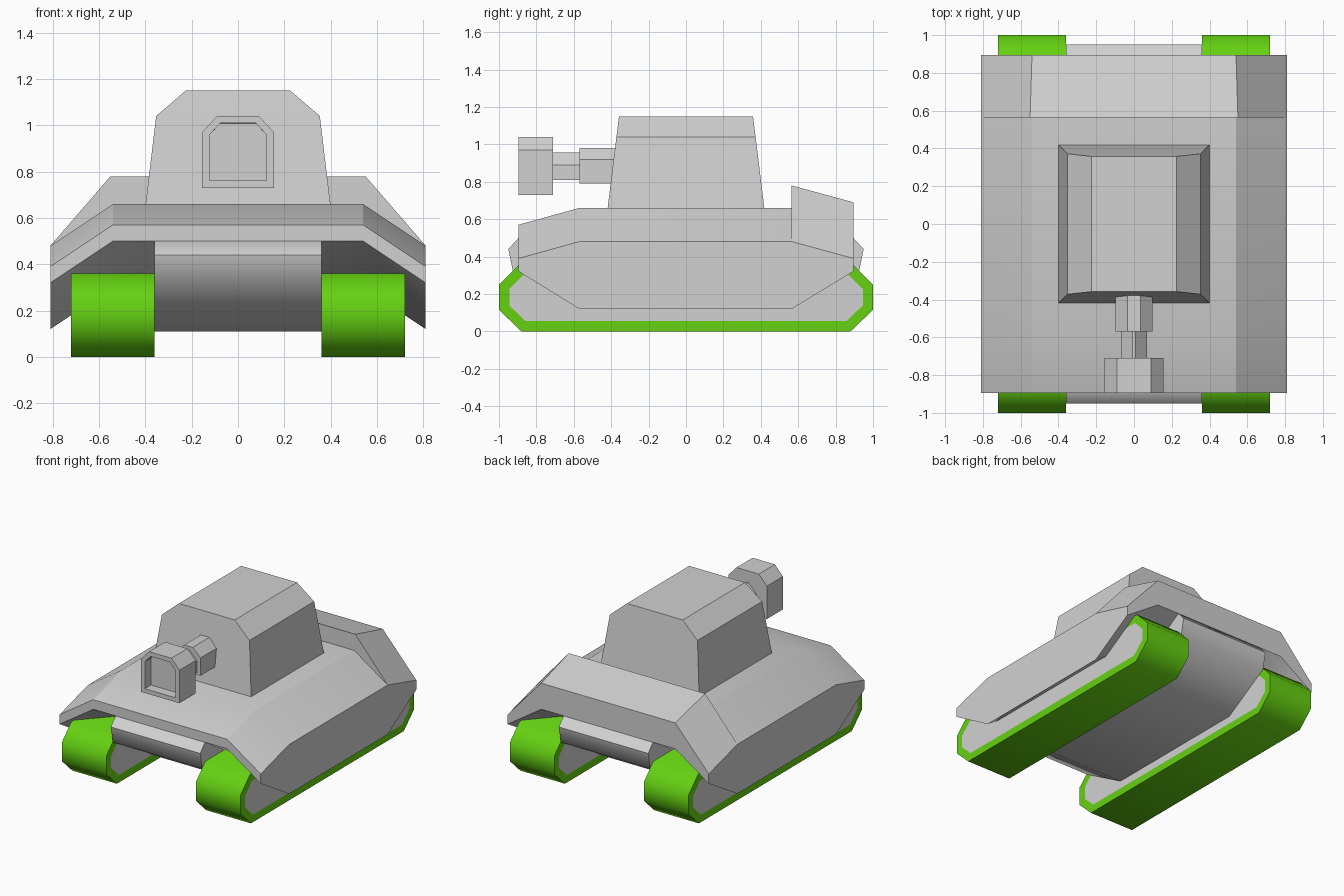
import bpy
import bmesh
import math

if "Cube" in bpy.data.objects:
    bpy.data.objects.remove(bpy.data.objects["Cube"])


def make_material(name, rgb):
    mat = bpy.data.materials.new(name)
    mat.use_nodes = True
    mat.diffuse_color = (*rgb, 1)
    mat.node_tree.nodes["Principled BSDF"].inputs["Base Color"].default_value = (*rgb, 1)
    return mat


grey = make_material("armour grey", (0.64, 0.64, 0.64))
green = make_material("track green", (0.13, 0.64, 0.006))


def mirrored(half):
    """Close a half outline, listed top to bottom, by mirroring it."""
    return half + [(-a, b) for a, b in reversed(half)]


def along_y(outline, y):
    return [(x, y, z) for x, z in outline]


def along_x(outline, x):
    return [(x, y, z) for y, z in outline]


def loft(sections):
    """Skin a row of matching point loops and cap both ends."""
    bm = bmesh.new()
    rings = [[bm.verts.new(p) for p in s] for s in sections]
    n = len(rings[0])
    for a, b in zip(rings, rings[1:]):
        for i in range(n):
            j = (i + 1) % n
            bm.faces.new((a[i], a[j], b[j], b[i]))
    bm.faces.new(rings[0])
    bm.faces.new(rings[-1])
    bmesh.ops.remove_doubles(bm, verts=bm.verts[:], dist=0.0001)
    bmesh.ops.recalc_face_normals(bm, faces=bm.faces[:])
    bm.normal_update()
    return bm


def finish(name, bm, mats, angle):
    mesh = bpy.data.meshes.new(name)
    bm.to_mesh(mesh)
    bm.free()
    for mat in mats:
        mesh.materials.append(mat)
    obj = bpy.data.objects.new(name, mesh)
    bpy.context.collection.objects.link(obj)
    bpy.ops.object.select_all(action='DESELECT')
    obj.select_set(True)
    bpy.context.view_layer.objects.active = obj
    bpy.ops.object.shade_smooth_by_angle(angle=math.radians(angle))
    return obj


# Armoured shell with side skirts and a raised rear deck
def shell_section(y, x_top, top, edge, low):
    half = [(x_top, top), (0.81, edge), (0.81, low), (0.54, low + 0.18)]
    return along_y(mirrored(half), y)


shell = loft([
    shell_section(-0.895, 0.54, 0.57, 0.39, 0.32),
    shell_section(-0.57, 0.54, 0.66, 0.48, 0.12),
    shell_section(0.565, 0.54, 0.66, 0.48, 0.12),
    shell_section(0.565, 0.55, 0.78, 0.48, 0.12),
    shell_section(0.895, 0.54, 0.69, 0.39, 0.32),
])
finish("armoured_shell", shell, [grey], 32)

# Lower hull between the tracks
hull = mirrored([(0.895, 0.5), (0.95, 0.44), (0.925, 0.32), (0.57, 0.11)])
finish("lower_hull", loft([along_x(hull, x) for x in (-0.36, 0.36)]), [grey], 50)

# Tracks: green belt with grey panels inset on both sides
belt = mirrored([(0.89, 0.36), (1, 0.25), (1, 0.115), (0.88, 0)])
for side, sign in (("left", 1), ("right", -1)):
    bm = loft([along_x(belt, sign * x) for x in (0.36, 0.72)])
    caps = [f for f in bm.faces if abs(f.normal.x) > 0.9]
    bmesh.ops.inset_individual(bm, faces=caps, thickness=0.055, use_even_offset=True)
    for f in caps:
        f.material_index = 1
    finish(side + "_track", bm, [green, grey], 50)


# Turret with sloped walls and bevelled roof sides
def rectangle(x, y, z):
    return [(x, y, z), (-x, y, z), (-x, -y, z), (x, -y, z)]


turret = loft([
    rectangle(0.4, 0.42, 0.65),
    rectangle(0.353, 0.372, 1.04),
    rectangle(0.225, 0.358, 1.15),
])
finish("turret", turret, [grey], 10)


# Gun: square sections with chamfered upper corners
def gun_part(y0, y1, wide, x_top, bottom, shoulder, top):
    half = [(x_top, top), (wide, shoulder), (wide, bottom)]
    return loft([along_y(mirrored(half), y) for y in (y0, y1)])


finish("gun_collar", gun_part(-0.57, -0.36, 0.097, 0.034, 0.79, 0.92, 0.98), [grey], 10)
finish("gun_barrel", gun_part(-0.72, -0.56, 0.07, 0.008, 0.81, 0.89, 0.955), [grey], 10)

# Muzzle with a hollow front
muzzle = gun_part(-0.895, -0.71, 0.155, 0.09, 0.73, 0.97, 1.04)
mouth = [f for f in muzzle.faces if f.normal.y < -0.9]
bmesh.ops.inset_individual(muzzle, faces=mouth, thickness=0.031, use_even_offset=True)
bmesh.ops.inset_individual(muzzle, faces=mouth, thickness=0.0005, depth=-0.07)
finish("gun_muzzle", muzzle, [grey], 10)
